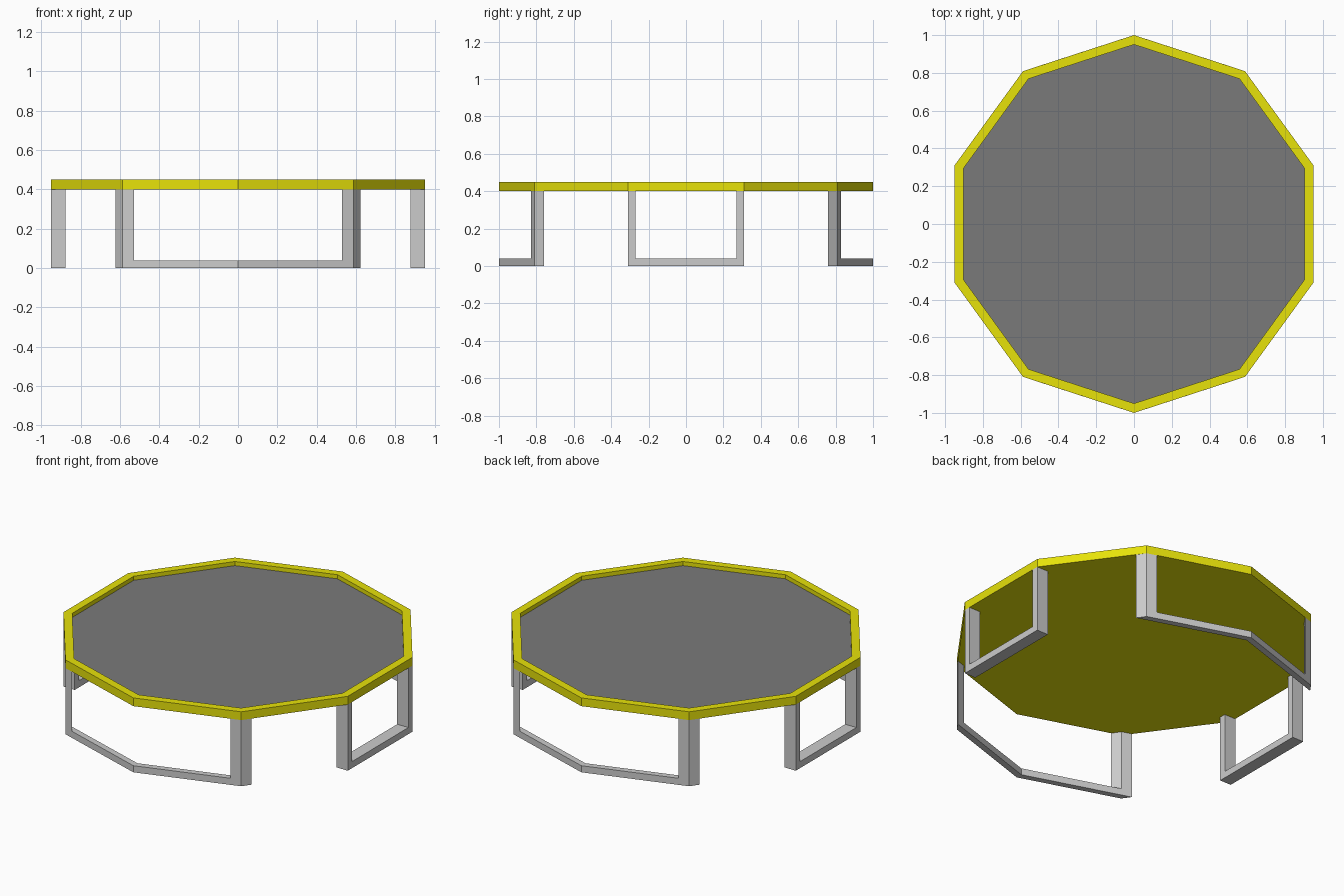
import bpy, bmesh
from math import sin, cos, pi

if "Cube" in bpy.data.objects:
    bpy.data.objects.remove(bpy.data.objects["Cube"])

H, TOP, MAT_Z, BAR = 0.40, 0.45, 0.425, 0.04


def material(name, rgb):
    m = bpy.data.materials.new(name)
    m.diffuse_color = (*rgb, 1)
    m.use_nodes = True
    m.node_tree.nodes["Principled BSDF"].inputs["Base Color"].default_value = m.diffuse_color
    return m


def to_object(bm, name, mat=None):
    me = bpy.data.meshes.new(name)
    bm.to_mesh(me)
    bm.free()
    ob = bpy.data.objects.new(name, me)
    bpy.context.collection.objects.link(ob)
    if mat:
        me.materials.append(mat)
    return ob


def ring(bm, r, z):
    return [bm.verts.new((r * sin(k * pi / 5), r * cos(k * pi / 5), z)) for k in range(10)]


def bridge(bm, a, b):
    n = len(a)
    for i in range(n):
        j = (i + 1) % n
        bm.faces.new((a[i], a[j], b[j], b[i]))


# Ten-sided tray frame with closed underside
bm = bmesh.new()
rings = [ring(bm, r, z) for r, z in ((1, H), (1, TOP), (0.95, TOP), (0.95, MAT_Z))]
for a, b in zip(rings, rings[1:]):
    bridge(bm, a, b)
bm.faces.new(rings[0])
# temporary inner cap keeps normals consistent, removed afterwards
cap = bm.faces.new(rings[-1])
bmesh.ops.recalc_face_normals(bm, faces=bm.faces)
bmesh.ops.delete(bm, geom=[cap], context='FACES_ONLY')
to_object(bm, "frame", material("yellow", (0.8, 0.76, 0.003)))

# Recessed jumping surface
bm = bmesh.new()
bm.faces.new(ring(bm, 0.95, MAT_Z)[::-1])
to_object(bm, "mat", material("dark_grey", (0.195, 0.195, 0.195)))


def leg(name, outer, inner, axis, sx=1, sy=1):
    """Half of a U-shaped leg; outer/inner hold (middle, post side, end) points."""
    bm = bmesh.new()
    prof = [(0, 0), (2, 0), (2, H), (1, H), (1, BAR), (0, BAR)]
    a, b = ([bm.verts.new((p[s][0] * sx, p[s][1] * sy, z)) for s, z in prof]
            for p in (outer, inner))
    bm.faces.new(a)
    bm.faces.new(b[::-1])
    bridge(bm, a, b)
    bmesh.ops.recalc_face_normals(bm, faces=bm.faces)
    # leave the mirror plane open
    seam = [f for f in bm.faces if all(abs(v.co[axis]) < 1e-6 for v in f.verts)]
    bmesh.ops.delete(bm, geom=seam, context='FACES_ONLY')
    mod = to_object(bm, name).modifiers.new("mirror", 'MIRROR')
    mod.use_axis = (axis == 0, axis == 1, False)


# Bent front and back legs, each spanning two sides
bent_out = [(0, 1), (0.530, 0.828), (0.588, 0.809)]
bent_in = [(0, 0.961), (0.564, 0.779), (0.622, 0.760)]
leg("front_leg", bent_out, bent_in, 0, sy=-1)
leg("back_leg", bent_out, bent_in, 0)

# Straight left and right legs, each spanning one side
flat_out = [(0.951, y) for y in (0, 0.27, 0.309)]
flat_in = [(0.876, y) for y in (0, 0.27, 0.309)]
leg("right_leg", flat_out, flat_in, 1)
leg("left_leg", flat_out, flat_in, 1, sx=-1)
